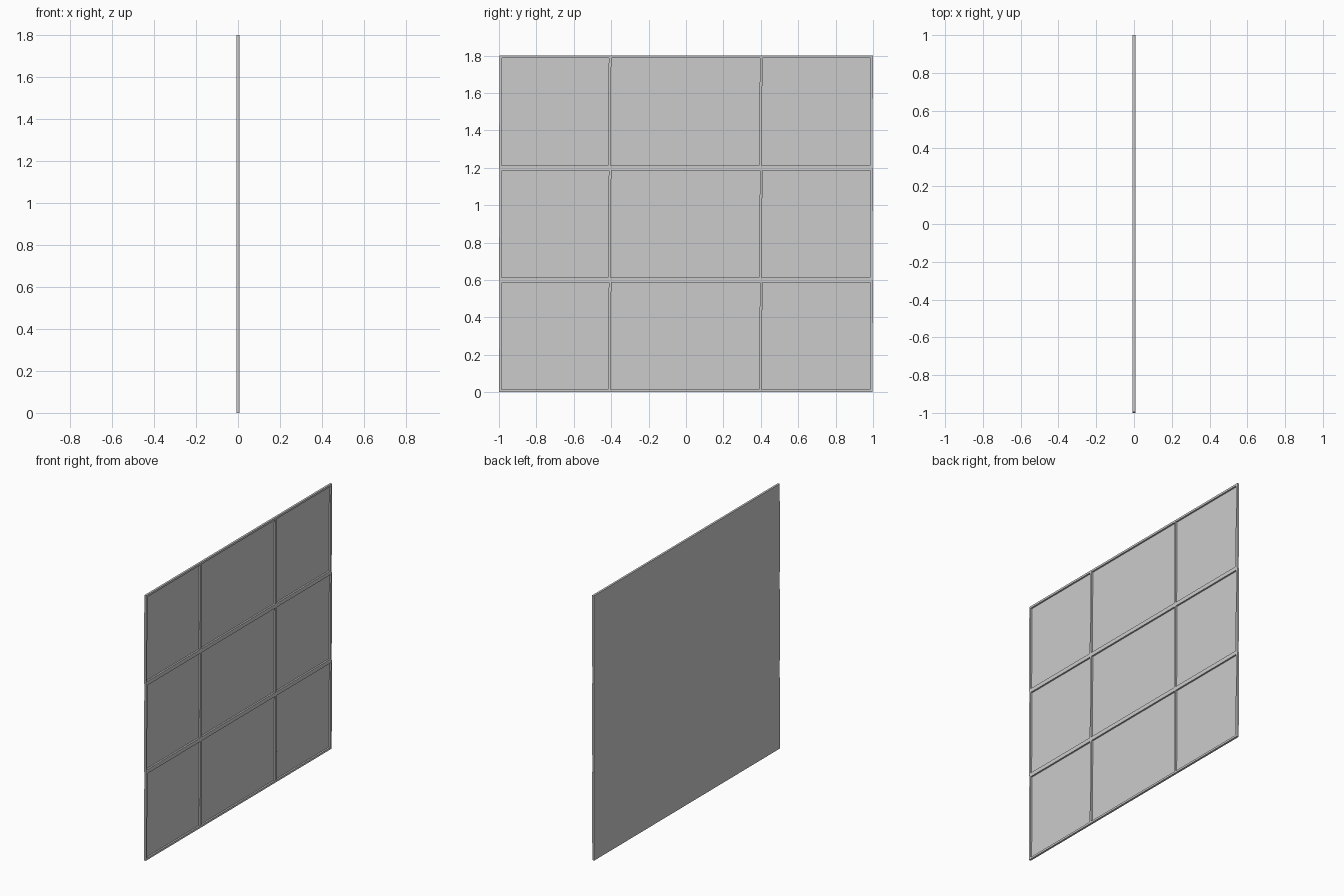
import bpy, bmesh

if "Cube" in bpy.data.objects:
    bpy.data.objects.remove(bpy.data.objects["Cube"])

H = 0.6          # height of one panel
HALF_L = 0.998   # half length before lean
X0, X1 = -0.007, 0.007
SKIN = 0.003     # sheet thickness
FRAME = 0.0135   # frame and rib width
LEAN = 0.004     # slight sideways lean of each panel


def box(name, z0, lo, hi):
    """Box between two corners, leaning slightly in y over the panel height."""
    bm = bmesh.new()
    bmesh.ops.create_cube(bm, size=1)
    for v in bm.verts:
        v.co = [lo[i] + (v.co[i] + 0.5) * (hi[i] - lo[i]) for i in range(3)]
        v.co.y += LEAN * (v.co.z / H - 0.5)
        v.co.z += z0
    mesh = bpy.data.meshes.new(name)
    bm.to_mesh(mesh)
    bm.free()
    ob = bpy.data.objects.new(name, mesh)
    bpy.context.collection.objects.link(ob)


for n in range(3):
    z = n * H
    xs = X0 + SKIN
    # flat backing sheet
    box(f"sheet_{n}", z, (X0, -HALF_L, 0), (xs, HALF_L, H))
    # top and bottom rails
    box(f"bottom_rail_{n}", z, (xs, -HALF_L, 0), (X1, HALF_L, FRAME))
    box(f"top_rail_{n}", z, (xs, -HALF_L, H - FRAME), (X1, HALF_L, H))
    # end stiles and upright ribs
    e = HALF_L - FRAME / 2
    for name, y in (("left_stile", -e), ("left_rib", -0.408),
                    ("right_rib", 0.4), ("right_stile", e)):
        box(f"{name}_{n}", z, (xs, y - FRAME / 2, FRAME),
            (X1, y + FRAME / 2, H - FRAME))
